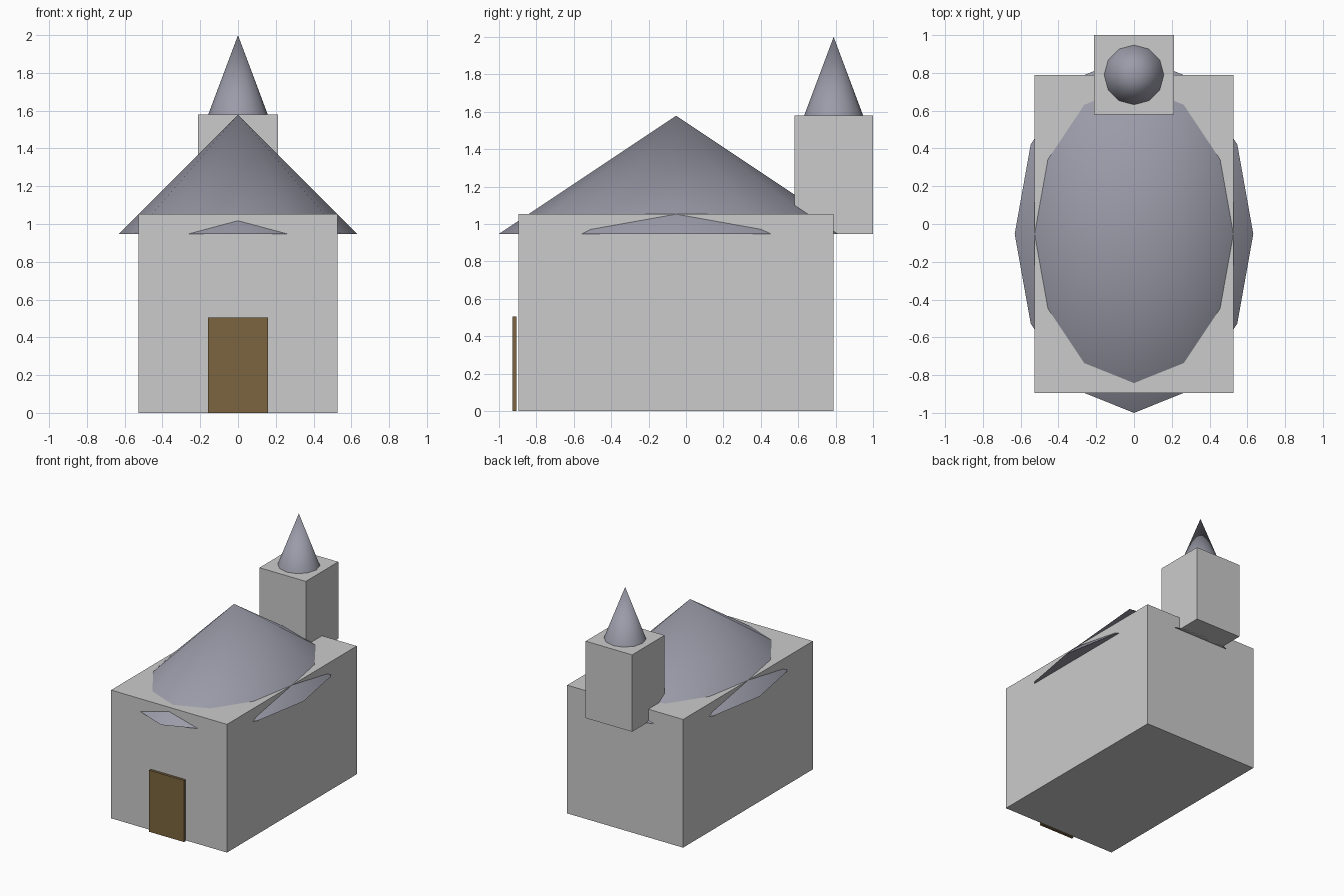
import bpy, math

if "Cube" in bpy.data.objects:
    bpy.data.objects.remove(bpy.data.objects["Cube"])

U = 2 / 19  # modelling unit: the chapel is 19 units tall and long


def box(name, center, size):
    bpy.ops.mesh.primitive_cube_add(size=1, location=[c * U for c in center])
    ob = bpy.context.object
    ob.name = name
    ob.scale = [s * U for s in size]
    bpy.ops.object.transform_apply(location=False, rotation=False, scale=True)
    return ob


def cone(name, base, rx, ry, height):
    # 12-sided cone standing on its base centre, with an elliptical footprint
    x, y, z = base
    bpy.ops.mesh.primitive_cone_add(vertices=12, radius1=1, radius2=0, depth=1,
                                    location=(x * U, y * U, (z + height / 2) * U))
    ob = bpy.context.object
    ob.name = name
    ob.scale = (rx * U, ry * U, height * U)
    bpy.ops.object.transform_apply(location=False, rotation=False, scale=True)
    bpy.ops.object.shade_smooth_by_angle(angle=math.radians(50))
    return ob


def paint(ob, name, color):
    mat = bpy.data.materials.new(name)
    mat.diffuse_color = (*color, 1)
    mat.use_nodes = True
    mat.node_tree.nodes["Principled BSDF"].inputs["Base Color"].default_value = mat.diffuse_color
    ob.data.materials.append(mat)


# Main hall and rear tower
box("hall", (0, -0.5, 5), (10, 16, 10))
box("tower", (0, 7.5, 12), (4, 4, 6))

# Roofs
roof = cone("hall_roof", (0, -0.5, 9), 6, 9, 6)
spire = cone("tower_spire", (0, 7.5, 15), 1.5, 1.5, 4)
paint(roof, "slate", (0.33, 0.33, 0.4))
spire.data.materials.append(roof.data.materials[0])

# Door, standing just clear of the front wall
door = box("door", (0, -8.7, 2.4), (3, 0.2, 4.8))
paint(door, "wood", (0.2, 0.13, 0.05))
